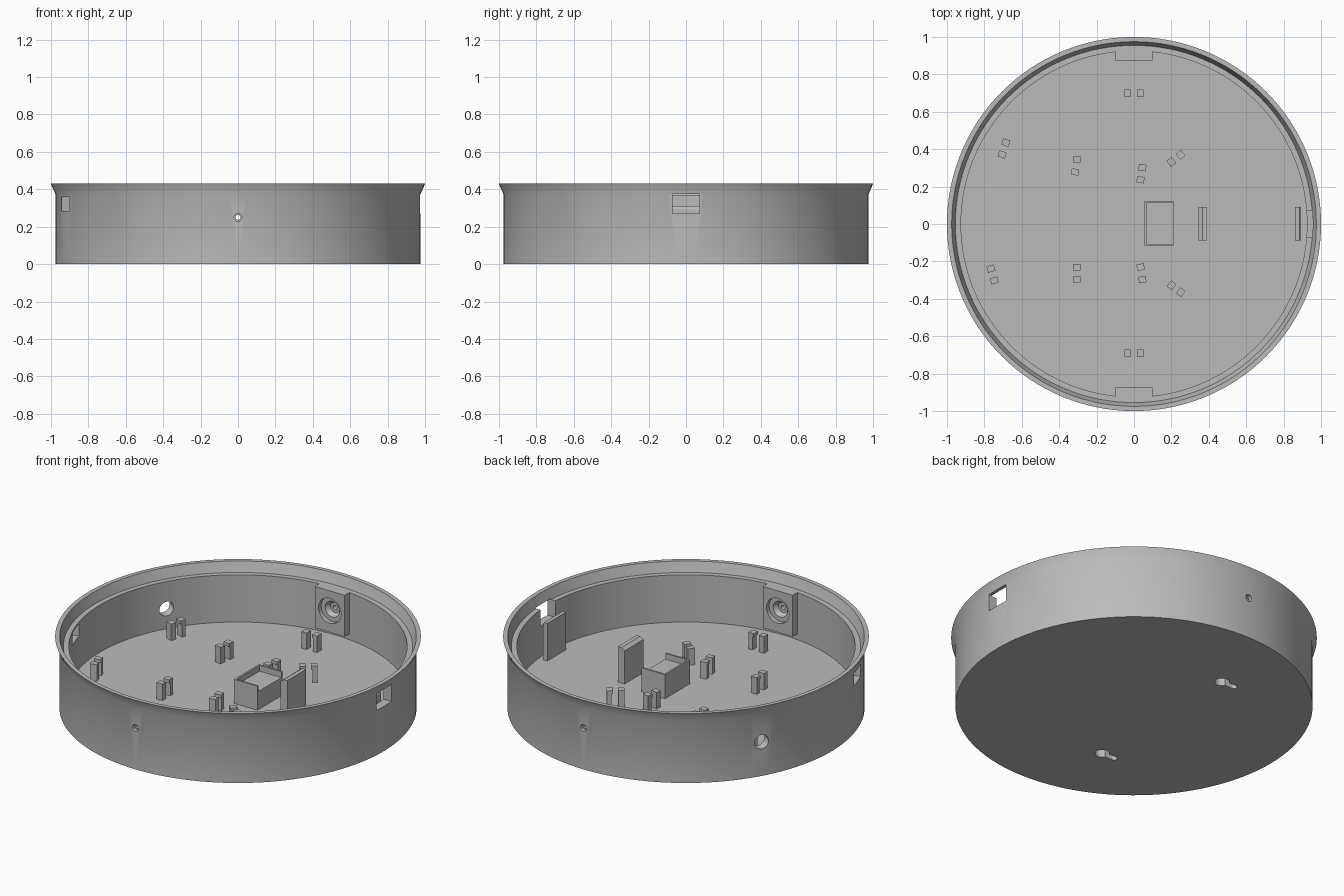
import bpy, bmesh, math
from mathutils import Matrix, Vector

if "Cube" in bpy.data.objects:
    bpy.data.objects.remove(bpy.data.objects["Cube"])

FLOOR = 0.085
grey = bpy.data.materials.new("plain_grey")
grey.use_nodes = True
colour = (0.5, 0.5, 0.5, 1)
grey.diffuse_color = colour
grey.node_tree.nodes["Principled BSDF"].inputs["Base Color"].default_value = colour


def finish(name, bm):
    bmesh.ops.recalc_face_normals(bm, faces=bm.faces)
    mesh = bpy.data.meshes.new(name)
    bm.to_mesh(mesh)
    bm.free()
    mesh.materials.append(grey)
    obj = bpy.data.objects.new(name, mesh)
    bpy.context.collection.objects.link(obj)
    return obj


def add_box(bm, x0, x1, y0, y1, z0, z1):
    size = Matrix.Diagonal((x1 - x0, y1 - y0, z1 - z0, 1))
    mid = Matrix.Translation(((x0 + x1) / 2, (y0 + y1) / 2, (z0 + z1) / 2))
    bmesh.ops.create_cube(bm, size=1, matrix=mid @ size)


def box(name, *bounds, turn=0):
    bm = bmesh.new()
    add_box(bm, *bounds)
    bmesh.ops.rotate(bm, verts=bm.verts, matrix=Matrix.Rotation(turn, 3, 'Z'))
    return finish(name, bm)


def rod(name, start, end, r1, r2=None, sides=32):
    a, b = Vector(start), Vector(end)
    bm = bmesh.new()
    turn = (b - a).to_track_quat('Z', 'Y').to_matrix().to_4x4()
    bmesh.ops.create_cone(bm, cap_ends=True, segments=sides, radius1=r1,
                          radius2=r1 if r2 is None else r2, depth=(b - a).length,
                          matrix=Matrix.Translation((a + b) / 2) @ turn)
    return finish(name, bm)


def prism(name, profile, y0, y1):
    bm = bmesh.new()
    face = bm.faces.new([bm.verts.new((x, y0, z)) for x, z in profile])
    ext = bmesh.ops.extrude_face_region(bm, geom=[face])["geom"]
    bmesh.ops.translate(bm, vec=(0, y1 - y0, 0),
                        verts=[v for v in ext if isinstance(v, bmesh.types.BMVert)])
    return finish(name, bm)


def cut(target, cutters):
    bpy.context.view_layer.objects.active = target
    for c in cutters:
        mod = target.modifiers.new("cut", 'BOOLEAN')
        mod.object, mod.operation, mod.solver = c, 'DIFFERENCE', 'EXACT'
        bpy.ops.object.modifier_apply(modifier=mod.name)
    for c in cutters:
        bpy.data.objects.remove(c)


def smooth(obj):
    bpy.ops.object.select_all(action='DESELECT')
    obj.select_set(True)
    bpy.context.view_layer.objects.active = obj
    bpy.ops.object.shade_smooth_by_angle(angle=math.radians(25))


# Round tray: lathed wall, flared lip, inner ledge and floor
profile = [(0, 0), (0.977, 0), (0.977, 0.375), (1, 0.43), (0.975, 0.43),
           (0.955, 0.37), (0.925, 0.37), (0.925, FLOOR), (0, FLOOR)]
bm = bmesh.new()
verts = [bm.verts.new((r, 0, z)) for r, z in profile]
edges = [bm.edges.new(pair) for pair in zip(verts, verts[1:])]
bmesh.ops.spin(bm, geom=verts + edges, axis=(0, 0, 1), cent=(0, 0, 0),
               angle=math.tau, steps=128)
bmesh.ops.remove_doubles(bm, verts=bm.verts, dist=0.0001)
tray = finish("tray", bm)

# Wall openings: cable window, switch window and round cable hole
cutters = [box("window_cutter", 0.8, 0.954, -0.072, 0.072, 0.27, 0.376),
           box("window_outer_cutter", 0.95, 1.1, -0.072, 0.072, 0.27, 0.374),
           box("switch_cutter", 0.85, 1.1, -0.065, 0.065, 0.285, 0.36,
               turn=math.radians(199))]
out = Vector((math.cos(math.radians(150)), math.sin(math.radians(150)), 0))
up = Vector((0, 0, 0.205))
cutters.append(rod("cable_cutter", out * 0.85 + up, out * 1.1 + up, 0.043))

# Sensor pinholes and keyhole pockets underneath
for s in (-1, 1):
    cutters += [
        rod("pinhole_cutter", (0, s * 0.85, 0.25), (0, s * 1.1, 0.25), 0.013),
        rod("counterbore_cutter", (0, s * 0.955, 0.25), (0, s * 1.1, 0.25), 0.021),
        rod("keyhole_cutter", (-0.2, s * 0.51, -0.1), (-0.2, s * 0.51, 0.055), 0.04),
        box("slot_cutter", -0.285, -0.2, s * 0.51 - 0.018, s * 0.51 + 0.018, -0.1, 0.05),
        rod("slot_end_cutter", (-0.285, s * 0.51, -0.1), (-0.285, s * 0.51, 0.05), 0.018)]
cut(tray, cutters)
smooth(tray)

# Sensor sockets on the front and back walls
for s, name in ((-1, "front_socket"), (1, "back_socket")):
    y0, y1 = sorted((s * 0.875, s * 0.94))
    socket = box(name, -0.1, 0.1, y0, y1, 0.12, 0.37)
    cut(socket, [
        rod("bowl_cutter", (0, s * 0.8, 0.25), (0, s * 0.9, 0.25), 0.075),
        rod("cone_cutter", (0, s * 0.89, 0.25), (0, s * 0.925, 0.25), 0.055, 0.03),
        rod("pinhole_cutter", (0, s * 0.85, 0.25), (0, s * 1.1, 0.25), 0.013)])
    smooth(socket)

# Component clips: a plain post facing a hooked post
clips = [((-0.035, 0.7), (0.035, 0.7)), ((-0.035, -0.69), (0.035, -0.69)),
         ((-0.705, 0.372), (-0.685, 0.435)), ((-0.315, 0.278), (-0.305, 0.345)),
         ((0.035, 0.237), (0.045, 0.302)), ((0.2, 0.332), (0.25, 0.37)),
         ((-0.747, -0.302), (-0.765, -0.238)), ((-0.305, -0.297), (-0.305, -0.23)),
         ((0.045, -0.297), (0.035, -0.23)), ((0.25, -0.365), (0.2, -0.328))]
for i, (a, b) in enumerate(clips):
    a, b = Vector(a), Vector(b)
    d, mid = b - a, (a + b) / 2
    h = d.length / 2
    bm = bmesh.new()
    add_box(bm, -h - 0.017, -h + 0.017, -0.02, 0.02, FLOOR - 0.005, 0.185)
    add_box(bm, h - 0.009, h + 0.017, -0.02, 0.02, FLOOR - 0.005, 0.185)
    add_box(bm, h - 0.018, h - 0.009, -0.02, 0.02, 0.165, 0.185)
    bmesh.ops.transform(bm, verts=bm.verts, matrix=Matrix.Translation(
        (mid.x, mid.y, 0)) @ Matrix.Rotation(math.atan2(d.y, d.x), 4, 'Z'))
    finish(f"clip_{i + 1}", bm)

# Module stand with a shallow recess open on one side
stand = box("module_stand", 0.055, 0.212, -0.117, 0.122, FLOOR - 0.005, 0.23)
cut(stand, [box("recess_cutter", 0.066, 0.3, -0.106, 0.111, 0.195, 0.3)])

# Upright board stops
prism("middle_stop", [(0.345, FLOOR - 0.005), (0.39, FLOOR - 0.005), (0.39, 0.3),
                      (0.366, 0.3), (0.345, 0.285)], -0.087, 0.092)
prism("side_stop", [(0.862, FLOOR - 0.005), (0.89, FLOOR - 0.005), (0.89, 0.292),
                    (0.884, 0.312), (0.862, 0.312)], -0.087, 0.092)
